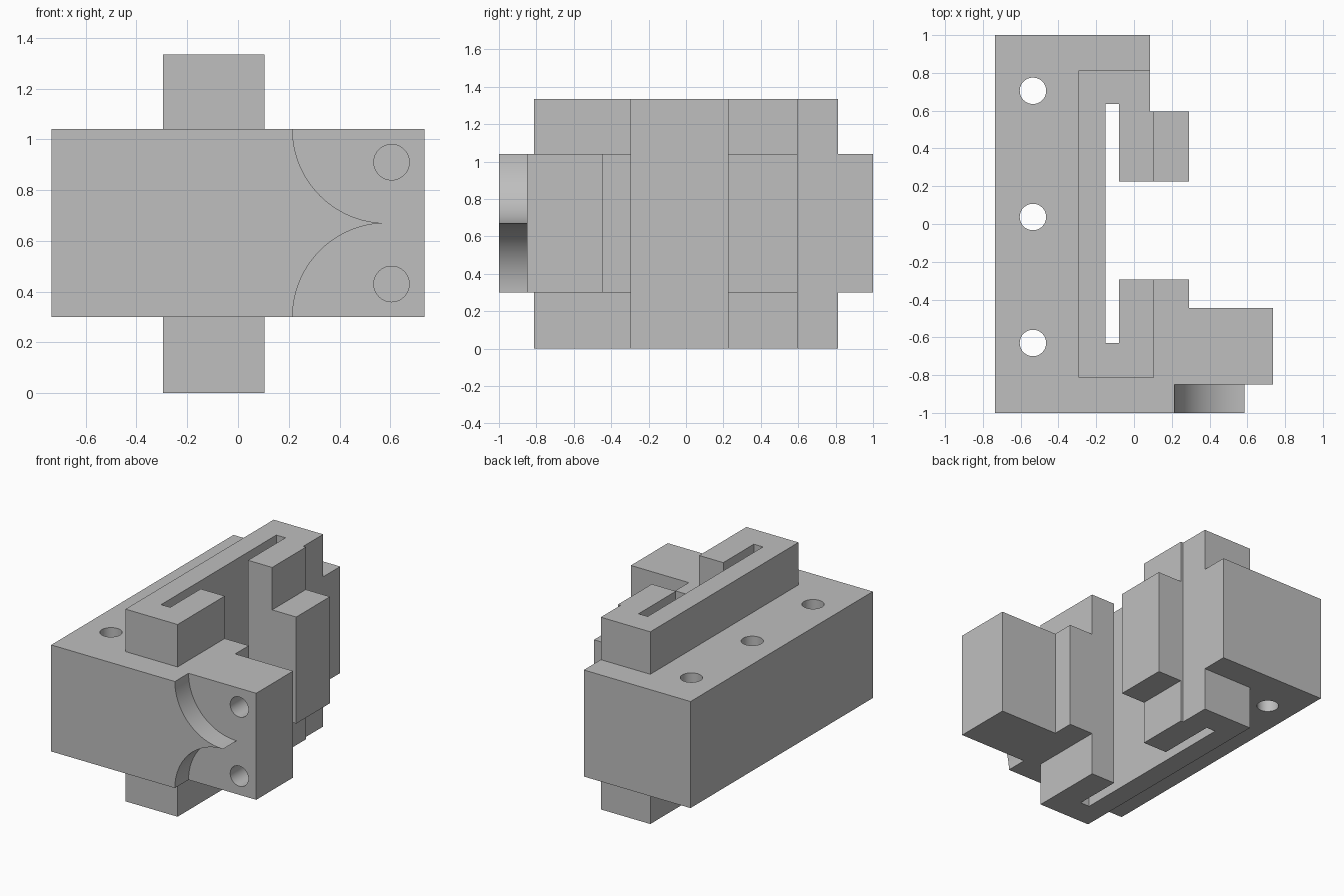
import bpy, bmesh, math
from mathutils import Vector

cube = bpy.data.objects.get("Cube")
if cube:
    bpy.data.objects.remove(cube, do_unlink=True)

grey = bpy.data.materials.new("light_grey")
grey.use_nodes = True
colour = (0.52, 0.52, 0.52, 1)
grey.diffuse_color = colour
grey.node_tree.nodes["Principled BSDF"].inputs["Base Color"].default_value = colour

LOW, HIGH, TOP = 0.30, 1.04, 1.335
MID = (LOW + HIGH) / 2


def prism(name, outline, start, end, axis="z"):
    """Extrude an outline: xy along z, or xz along y."""
    def place(p, d):
        return (p[0], p[1], d) if axis == "z" else (p[0], d, p[1])
    bm = bmesh.new()
    face = bm.faces.new([bm.verts.new(place(p, start)) for p in outline])
    grown = bmesh.ops.extrude_face_region(bm, geom=[face])["geom"]
    shift = Vector(place((0, 0), end - start))
    bmesh.ops.translate(bm, vec=shift, verts=[v for v in grown if isinstance(v, bmesh.types.BMVert)])
    bmesh.ops.recalc_face_normals(bm, faces=bm.faces)
    mesh = bpy.data.meshes.new(name)
    bm.to_mesh(mesh)
    bm.free()
    mesh.materials.append(grey)
    obj = bpy.data.objects.new(name, mesh)
    bpy.context.collection.objects.link(obj)
    return obj


def arc(cx, cy, r, a0, a1, n):
    angles = [math.radians(a0 + (a1 - a0) * i / n) for i in range(n + 1)]
    return [(cx + r * math.cos(a), cy + r * math.sin(a)) for a in angles]


def combine(target, other, operation):
    mod = target.modifiers.new("combine", "BOOLEAN")
    mod.operation, mod.object, mod.solver = operation, other, "EXACT"
    bpy.context.view_layer.objects.active = target
    bpy.ops.object.modifier_apply(modifier=mod.name)
    bpy.data.objects.remove(other, do_unlink=True)


# Slotted inner edge shared by the block and the rail
slot = [(-0.08, -0.295), (-0.08, -0.63), (-0.15, -0.63),
        (-0.15, 0.635), (-0.08, 0.635), (-0.08, 0.225)]

# Main block with clamp lips and side arm
block = prism("clamp_block", [
    (-0.735, -1), (0.735, -1), (0.735, -0.445), (0.29, -0.445), (0.29, -0.295)]
    + slot + [(0.29, 0.225), (0.29, 0.595), (0.085, 0.595), (0.085, 1), (-0.735, 1)],
    LOW, HIGH)

# Tall C-shaped rail passing through the block
rail = prism("rail", [(-0.295, -0.813), (0.105, -0.813), (0.105, -0.295)]
             + slot + [(0.105, 0.225), (0.105, 0.595), (0.085, 0.595),
                       (0.085, 0.813), (-0.295, 0.813)], 0, TOP)
combine(block, rail, "UNION")

# Front relief bounded by two arcs meeting in a cusp
R, CX = 0.37, 0.585
relief = prism("relief_cutter",
               [(CX - R, HIGH + 0.1)] + arc(CX, HIGH, R, 180, 270, 24)
               + arc(CX, LOW, R, 90, 180, 24)[1:]
               + [(CX - R, LOW - 0.1), (0.9, LOW - 0.1), (0.9, HIGH + 0.1)],
               -1.1, -0.85, "y")
combine(block, relief, "DIFFERENCE")

# Vertical through holes
for y in (-0.63, 0.037, 0.705):
    hole = prism("hole_cutter", arc(-0.535, y, 0.07, 0, 360, 40)[:-1], LOW - 0.1, HIGH + 0.1)
    combine(block, hole, "DIFFERENCE")

# Blind holes in the arm
for side in (-1, 1):
    hole = prism("bolt_cutter", arc(0.605, MID + side * 0.24, 0.07, 0, 360, 40)[:-1],
                 -0.95, -0.58, "y")
    combine(block, hole, "DIFFERENCE")

# Merge flush faces and shade
bm = bmesh.new()
bm.from_mesh(block.data)
bmesh.ops.remove_doubles(bm, verts=bm.verts, dist=0.0001)
bmesh.ops.dissolve_limit(bm, angle_limit=math.radians(0.5), verts=bm.verts, edges=bm.edges)
bm.to_mesh(block.data)
bm.free()
bpy.ops.object.select_all(action="DESELECT")
block.select_set(True)
bpy.context.view_layer.objects.active = block
bpy.ops.object.shade_smooth_by_angle(angle=math.radians(30))
